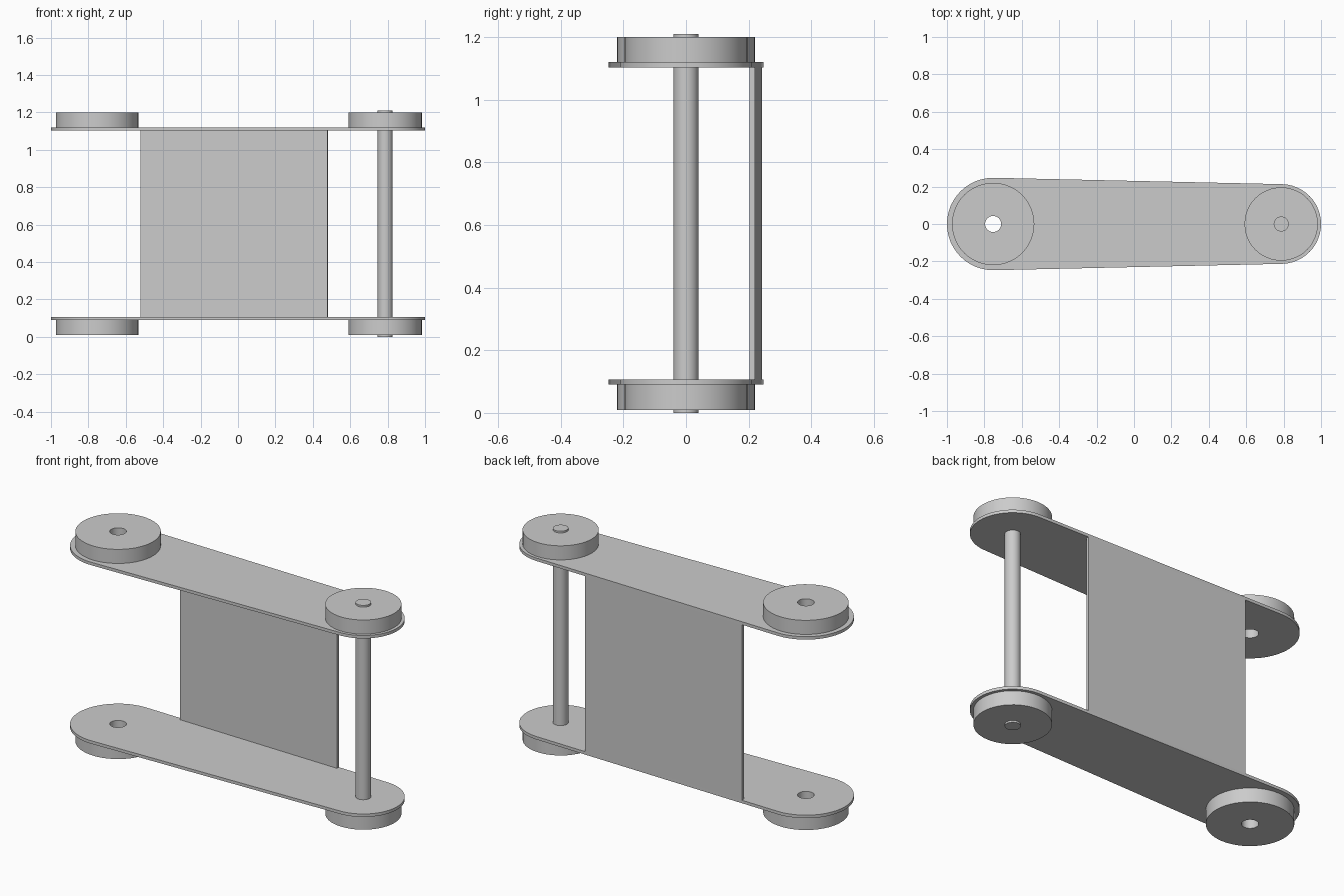
import bpy, bmesh, math
from mathutils import Vector

cube = bpy.data.objects.get("Cube")
if cube:
    bpy.data.objects.remove(cube, do_unlink=True)

grey = bpy.data.materials.new("light_grey")
grey.use_nodes = True
COLOUR = (0.6, 0.6, 0.6, 1)
grey.diffuse_color = COLOUR
grey.node_tree.nodes["Principled BSDF"].inputs["Base Color"].default_value = COLOUR

WIDE_X, WIDE_R = -0.753, 0.247      # bored end of the link
SLIM_X, SLIM_R = 0.787, 0.213       # rod end of the link
BORE_R, ROD_R = 0.043, 0.04
HEIGHT = 1.21
PLATE_LOW, PLATE_HIGH = 0.09, 0.107
BOSS_LOW = 0.01


def arc(cx, radius, start, end, steps):
    return [(cx + radius * math.cos(start + (end - start) * i / steps),
             radius * math.sin(start + (end - start) * i / steps))
            for i in range(steps + 1)]


def circle(cx, radius, steps=48):
    return arc(cx, radius, 0, math.tau, steps)[:-1]


def prism(name, outlines, z0, z1):
    """Extrude an outer outline, with optional hole outlines, from z0 to z1."""
    bm = bmesh.new()
    edges = []
    for outline in outlines:
        verts = [bm.verts.new((x, y, z0)) for x, y in outline]
        edges += [bm.edges.new((v, verts[i - 1])) for i, v in enumerate(verts)]
    if len(outlines) == 1:
        bm.faces.new(verts)
    else:
        bmesh.ops.triangle_fill(bm, edges=edges, use_beauty=True, normal=(0, 0, 1))
    grown = bmesh.ops.extrude_face_region(bm, geom=bm.faces[:])["geom"]
    bmesh.ops.translate(bm, vec=Vector((0, 0, z1 - z0)),
                        verts=[g for g in grown if isinstance(g, bmesh.types.BMVert)])
    bmesh.ops.recalc_face_normals(bm, faces=bm.faces[:])
    mesh = bpy.data.meshes.new(name)
    bm.to_mesh(mesh)
    bm.free()
    mesh.materials.append(grey)
    obj = bpy.data.objects.new(name, mesh)
    bpy.context.collection.objects.link(obj)
    bpy.ops.object.select_all(action="DESELECT")
    obj.select_set(True)
    bpy.context.view_layer.objects.active = obj
    bpy.ops.object.shade_smooth_by_angle(angle=math.radians(30))


# Tapered link outline: two round ends joined by their common tangents
tilt = math.acos((WIDE_R - SLIM_R) / (SLIM_X - WIDE_X))
link = (arc(SLIM_X, SLIM_R, -tilt, tilt, 24)
        + arc(WIDE_X, WIDE_R, tilt, math.tau - tilt, 24))
bore = circle(WIDE_X, BORE_R, 32)

# Bottom and top plates, each with two round bosses on its outer side
for side in ("bottom", "top"):
    def span(a, b):
        return (a, b) if side == "bottom" else (HEIGHT - b, HEIGHT - a)
    prism(side + "_plate", [link, bore], *span(PLATE_LOW, PLATE_HIGH))
    prism(side + "_bored_boss", [circle(WIDE_X, 0.22), bore], *span(BOSS_LOW, PLATE_LOW))
    prism(side + "_rod_boss", [circle(SLIM_X, 0.196)], *span(BOSS_LOW, PLATE_LOW))

# Rod through the slim end
prism("rod", [circle(SLIM_X, ROD_R, 32)], 0, HEIGHT)

# Back panel lying flush with the slanted rear edge of the plates
normal = Vector((math.cos(tilt), math.sin(tilt)))


def rear_edge(x):
    return Vector((x, (WIDE_R - (x - WIDE_X) * normal.x) / normal.y))


left, right = rear_edge(0.48), rear_edge(-0.52)
inset = normal * 0.017
prism("back_panel", [[left, right, right - inset, left - inset]],
      PLATE_HIGH, HEIGHT - PLATE_HIGH)
